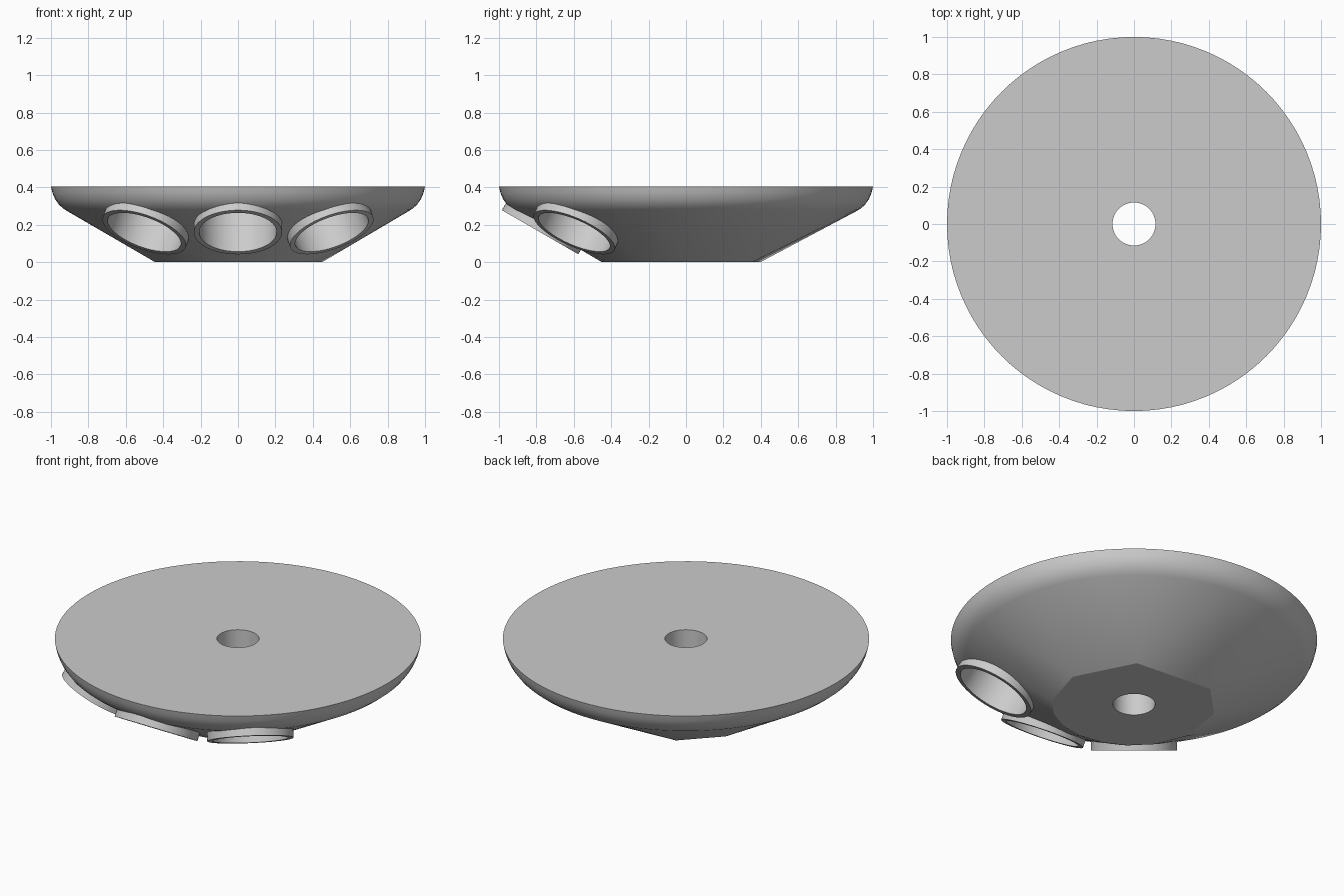
import bpy, bmesh
from math import radians, sin, cos, tau
from mathutils import Matrix, Vector

if "Cube" in bpy.data.objects:
    bpy.data.objects.remove(bpy.data.objects["Cube"], do_unlink=True)

grey = bpy.data.materials.new("light_grey")
grey.use_nodes = True
grey.diffuse_color = (0.6, 0.6, 0.6, 1)
grey.node_tree.nodes["Principled BSDF"].inputs["Base Color"].default_value = (0.6, 0.6, 0.6, 1)


def make_object(name, bm):
    bmesh.ops.recalc_face_normals(bm, faces=bm.faces)
    mesh = bpy.data.meshes.new(name)
    bm.to_mesh(mesh)
    bm.free()
    obj = bpy.data.objects.new(name, mesh)
    bpy.context.collection.objects.link(obj)
    mesh.materials.append(grey)
    return obj


def cylinder(name, radius, low, high, place=Matrix(), ceiling=None):
    """Cylinder along local z, optionally cut off flat at a world height."""
    bm = bmesh.new()
    bmesh.ops.create_cone(bm, cap_ends=True, segments=64, radius1=radius, radius2=radius,
                          depth=high - low,
                          matrix=place @ Matrix.Translation((0, 0, (low + high) / 2)))
    if ceiling:
        cut = bmesh.ops.bisect_plane(bm, geom=bm.verts[:] + bm.edges[:] + bm.faces[:],
                                     plane_co=(0, 0, ceiling), plane_no=(0, 0, 1),
                                     clear_outer=True)
        edges = [e for e in cut["geom_cut"] if isinstance(e, bmesh.types.BMEdge)]
        bmesh.ops.contextual_create(bm, geom=edges)
    return make_object(name, bm)


def boolean(obj, cutter):
    cutter.hide_render = True
    cutter.hide_set(True)
    mod = obj.modifiers.new("cut", 'BOOLEAN')
    mod.operation = 'DIFFERENCE'
    mod.solver = 'EXACT'
    mod.object = cutter


def finish(obj, angle):
    """Apply the cuts and shade smooth with sharp edges kept."""
    bpy.ops.object.select_all(action='DESELECT')
    obj.select_set(True)
    bpy.context.view_layer.objects.active = obj
    cutters = [m.object for m in obj.modifiers]
    for mod in obj.modifiers[:]:
        bpy.ops.object.modifier_apply(modifier=mod.name)
    for cutter in cutters:
        bpy.data.objects.remove(cutter, do_unlink=True)
    bpy.ops.object.shade_smooth_by_angle(angle=radians(angle))


# Dish body: round rim hulled down to a faceted foot
bm = bmesh.new()
for radius, z in [(1, 0.405), (0.992, 0.37), (0.977, 0.335), (0.955, 0.305), (0.925, 0.28)]:
    for i in range(96):
        a = tau * i / 96
        bm.verts.new((radius * cos(a), radius * sin(a), z))
for deg in [2, 52, 118, 154, 190, 215, 235, 252, 270, 288, 306, 325]:
    bm.verts.new((0.45 * cos(radians(deg)), 0.45 * sin(radians(deg)), 0))
bmesh.ops.convex_hull(bm, input=bm.verts)
bmesh.ops.dissolve_limit(bm, angle_limit=radians(0.5), verts=bm.verts, edges=bm.edges)
body = make_object("dish_body", bm)

# Centre hole
boolean(body, cylinder("centre_cutter", 0.115, -0.2, 0.6))

# Three angled sockets across the front, each with a raised collar
for name, turn in [("right", -40), ("centre", 0), ("left", 40)]:
    place = (Matrix.Rotation(radians(turn), 4, 'Z')
             @ Matrix.Translation((0, -0.78, 0.16))
             @ Matrix.Rotation(radians(-30), 4, 'X'))
    boolean(body, cylinder(name + "_cutter", 0.208, -0.1, 0.6, place, ceiling=0.39))
    collar = cylinder(name + "_collar", 0.236, 0, 0.08, place)
    boolean(collar, cylinder(name + "_bore", 0.207, -0.1, 0.2, place))
    finish(collar, 30)

finish(body, 25)
